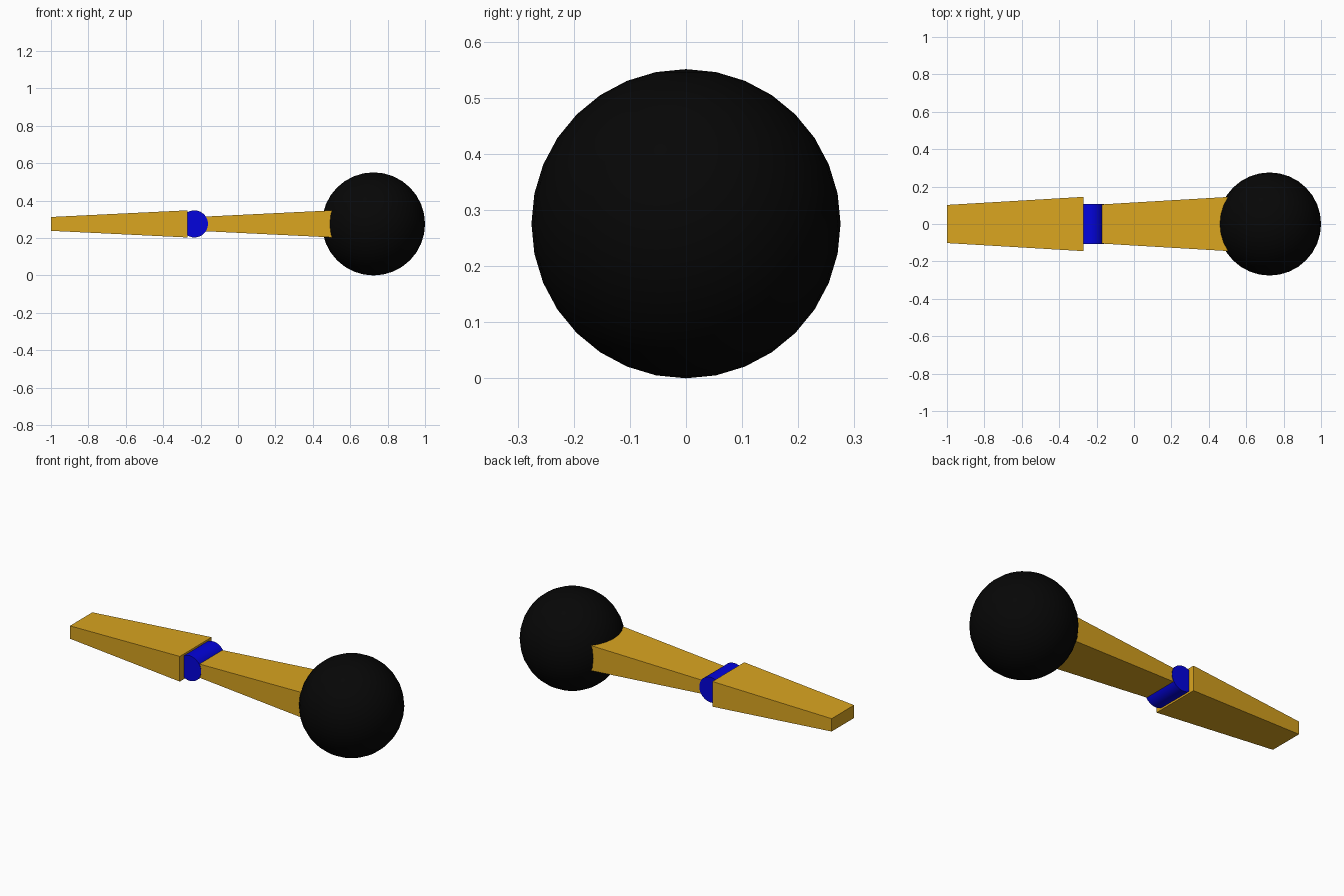
import bpy, bmesh, math

if "Cube" in bpy.data.objects:
    bpy.data.objects.remove(bpy.data.objects["Cube"])

CZ = 0.2755  # height of the common axis


def material(name, rgb):
    m = bpy.data.materials.new(name)
    m.diffuse_color = (*rgb, 1)
    m.use_nodes = True
    m.node_tree.nodes["Principled BSDF"].inputs["Base Color"].default_value = m.diffuse_color
    return m


gold = material("gold", (0.70, 0.376, 0.0144))
blue = material("blue", (0.001, 0.001, 0.72))
black = material("black", (0.002, 0.002, 0.002))


def finish(name, mat, smooth=False):
    ob = bpy.context.object
    ob.name = ob.data.name = name
    ob.data.materials.append(mat)
    if smooth:
        bpy.ops.object.shade_smooth_by_angle(angle=math.radians(30))
    return ob


def tapered_bar(name, x0, x1, small=(0.102, 0.037), large=(0.145, 0.0725)):
    """Box from x0 to x1 whose cross-section grows from small to large."""
    bpy.ops.mesh.primitive_cube_add(size=2, location=(0, 0, CZ))
    ob = finish(name, gold)
    for v in ob.data.vertices:
        hy, hz = small if v.co.x < 0 else large
        v.co = (x0 if v.co.x < 0 else x1, v.co.y * hy, v.co.z * hz)


# two matching limb segments, thick ends towards +x
tapered_bar("lower_limb", -1.0, -0.27)
tapered_bar("upper_limb", -0.22, 0.51)

# hinge across the limb
bpy.ops.mesh.primitive_cylinder_add(vertices=32, radius=0.0725, depth=0.216,
                                    location=(-0.233, 0, CZ),
                                    rotation=(math.pi / 2, 0, 0))
finish("joint_hinge", blue, True)

# ball at the end
bpy.ops.mesh.primitive_uv_sphere_add(segments=32, ring_count=16, radius=CZ,
                                     location=(1 - CZ, 0, CZ))
finish("end_ball", black, True)
